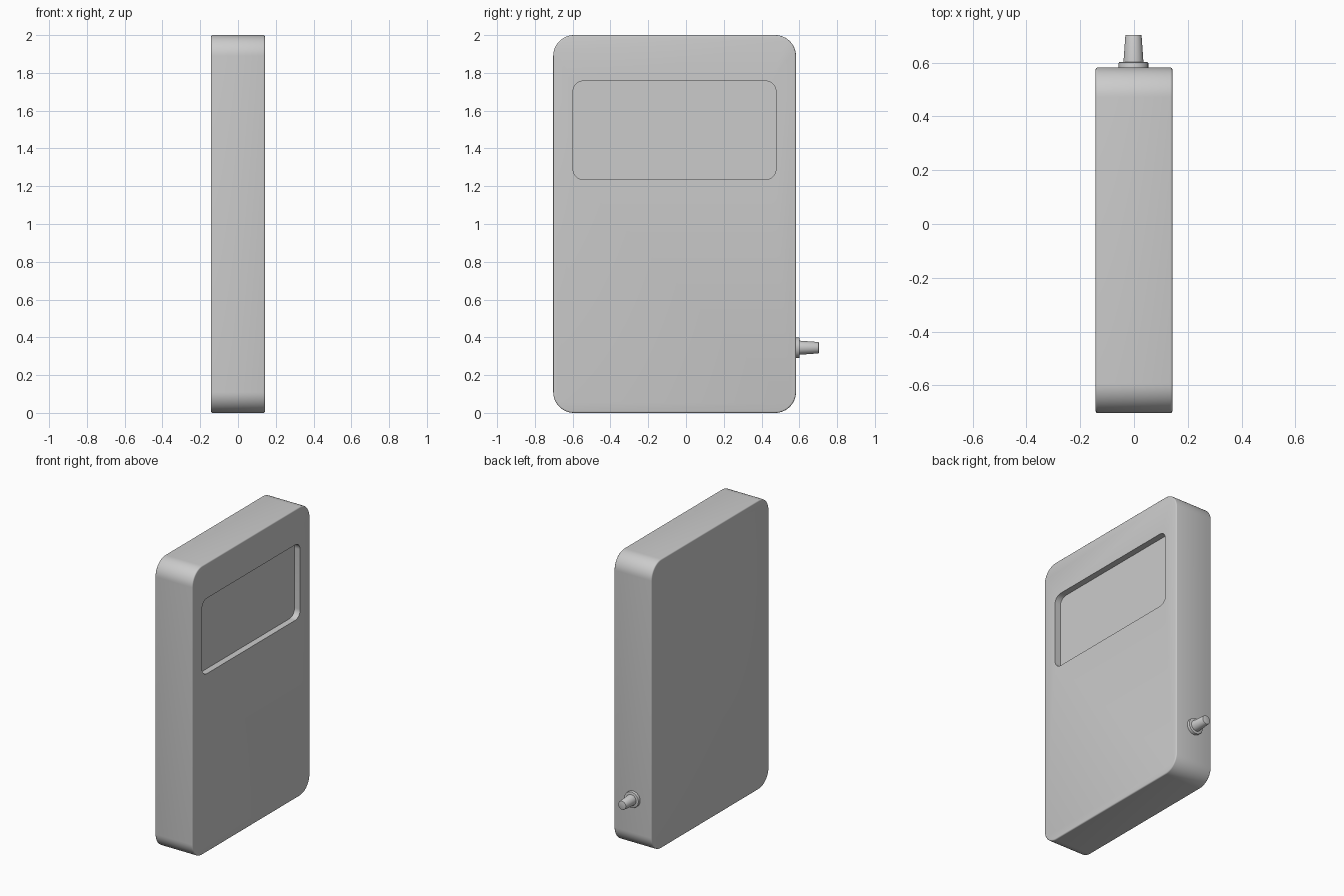
import bpy, bmesh, math
from mathutils import Matrix

if "Cube" in bpy.data.objects:
    bpy.data.objects.remove(bpy.data.objects["Cube"])


def rounded_slab(name, x0, x1, y0, y1, z0, z1, radius, rim=0.0):
    """Rounded rectangle in the YZ plane, extruded along x, with softened rims."""
    pts = []
    corners = [(y1 - radius, z1 - radius), (y0 + radius, z1 - radius),
               (y0 + radius, z0 + radius), (y1 - radius, z0 + radius)]
    for i, (cy, cz) in enumerate(corners):
        for k in range(13):
            a = math.radians(90 * i + 7.5 * k)
            pts.append((cy + radius * math.cos(a), cz + radius * math.sin(a)))
    bm = bmesh.new()
    base = bm.faces.new([bm.verts.new((x0, y, z)) for y, z in pts])
    ext = bmesh.ops.extrude_face_region(bm, geom=[base])
    top = [v for v in ext["geom"] if isinstance(v, bmesh.types.BMVert)]
    bmesh.ops.translate(bm, verts=top, vec=(x1 - x0, 0, 0))
    bmesh.ops.recalc_face_normals(bm, faces=bm.faces)
    if rim:
        edges = [e for e in bm.edges if abs(e.verts[0].co.x - e.verts[1].co.x) < 1e-6]
        bmesh.ops.bevel(bm, geom=edges, offset=rim, segments=3, profile=0.5, affect='EDGES')
    return finish(bm, name)


def stub(name, r0, r1, y0, y1, x, z, bevel):
    """Tapered round stub pointing along +y."""
    bm = bmesh.new()
    m = Matrix.Translation((x, (y0 + y1) / 2, z)) @ Matrix.Rotation(-math.pi / 2, 4, 'X')
    bmesh.ops.create_cone(bm, cap_ends=True, segments=32, radius1=r0, radius2=r1,
                          depth=y1 - y0, matrix=m)
    edges = [e for e in bm.edges if all(abs(v.co.y - y1) < 1e-5 for v in e.verts)]
    bmesh.ops.bevel(bm, geom=edges, offset=bevel, segments=2, profile=0.5, affect='EDGES')
    return finish(bm, name)


def finish(bm, name):
    mesh = bpy.data.meshes.new(name)
    bm.to_mesh(mesh)
    bm.free()
    ob = bpy.data.objects.new(name, mesh)
    bpy.context.collection.objects.link(ob)
    return ob


def smooth(ob):
    bpy.ops.object.select_all(action='DESELECT')
    ob.select_set(True)
    bpy.context.view_layer.objects.active = ob
    bpy.ops.object.shade_smooth_by_angle(angle=math.radians(35))


# Case with a recessed screen window in its +x face
case = rounded_slab("case", -0.143, 0.143, -0.703, 0.582, 0.0, 2.0, 0.11, 0.008)
cutter = rounded_slab("screen_cutter", 0.10, 0.20, -0.598, 0.476, 1.235, 1.757, 0.055)
cut = case.modifiers.new("screen_recess", 'BOOLEAN')
cut.operation = 'DIFFERENCE'
cut.solver = 'EXACT'
cut.object = cutter
bpy.context.view_layer.objects.active = case
bpy.ops.object.modifier_apply(modifier=cut.name)
bpy.data.objects.remove(cutter)
smooth(case)

# Switch low on the +y side: collar and tapered lever
smooth(stub("switch_collar", 0.055, 0.055, 0.57, 0.602, -0.002, 0.345, 0.003))
smooth(stub("switch_lever", 0.038, 0.03, 0.59, 0.703, -0.002, 0.345, 0.003))
